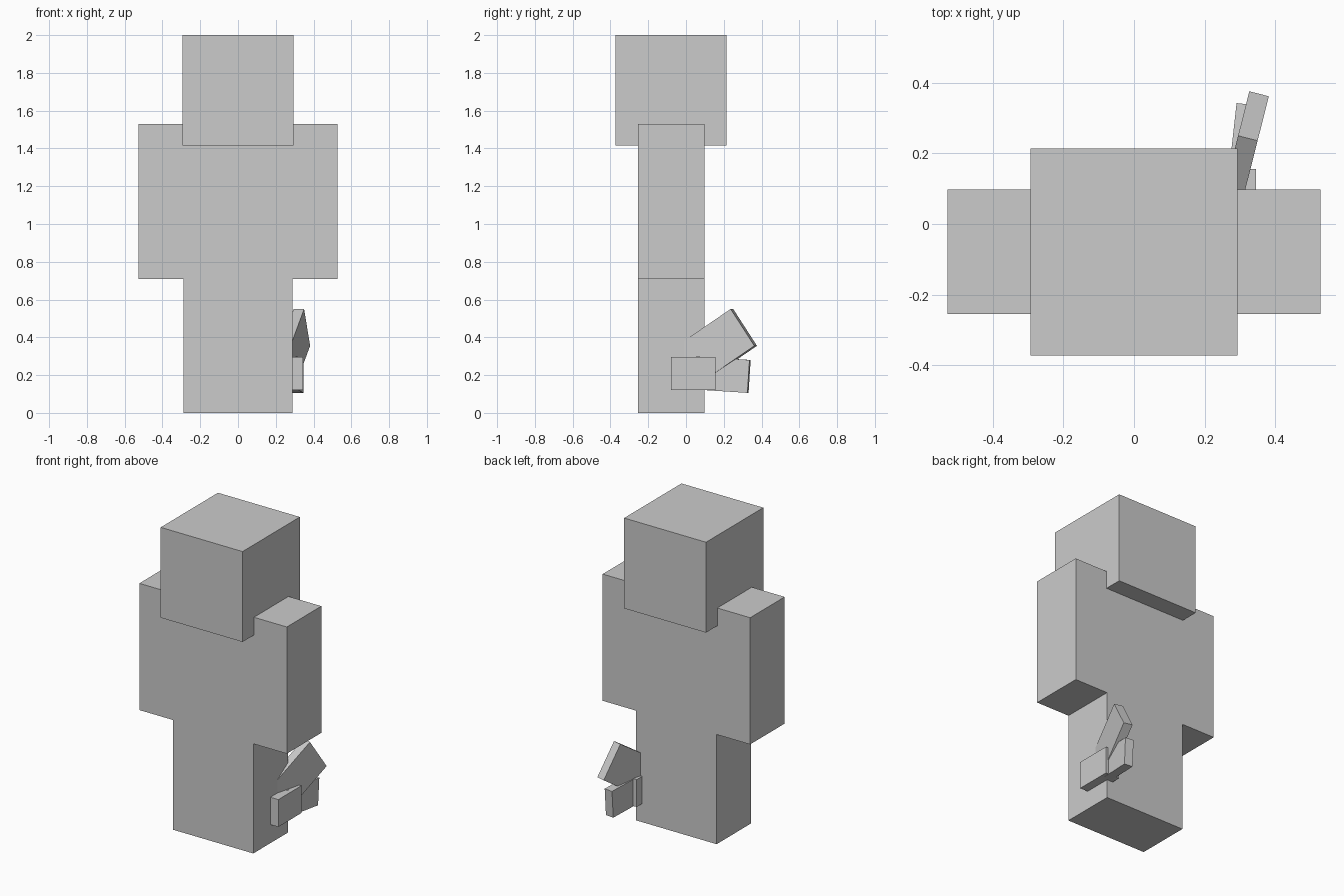
import bpy
import bmesh
from mathutils import Vector

cube = bpy.data.objects.get("Cube")
if cube:
    bpy.data.objects.remove(cube, do_unlink=True)

# Single flat grey
grey = bpy.data.materials.new("light_grey")
grey.use_nodes = True
colour = (0.6, 0.6, 0.6, 1.0)
grey.diffuse_color = colour
bsdf = next(n for n in grey.node_tree.nodes if n.type == 'BSDF_PRINCIPLED')
bsdf.inputs["Base Color"].default_value = colour


def block(name, corner, a, b, c):
    """Box spanned by three edge vectors from one corner."""
    corner, a, b, c = map(Vector, (corner, a, b, c))
    bm = bmesh.new()
    bmesh.ops.create_cube(bm, size=1)
    for v in bm.verts:
        i, j, k = v.co + Vector((0.5, 0.5, 0.5))
        v.co = corner + a * i + b * j + c * k
    bmesh.ops.recalc_face_normals(bm, faces=bm.faces)
    mesh = bpy.data.meshes.new(name)
    bm.to_mesh(mesh)
    bm.free()
    mesh.materials.append(grey)
    obj = bpy.data.objects.new(name, mesh)
    bpy.context.collection.objects.link(obj)
    return obj


def box(name, x, y, z):
    """Upright box from (min, max) ranges."""
    return block(name, (x[0], y[0], z[0]), (x[1] - x[0], 0, 0),
                 (0, y[1] - y[0], 0), (0, 0, z[1] - z[0]))


def tilted_plate(name, top_corner, edge, across, thick, length):
    """Plate running inward from its outer end face, square to that face."""
    edge, across = Vector(edge), Vector(across).normalized()
    edge -= across * edge.dot(across)
    inward = edge.cross(across).normalized()
    return block(name, top_corner, edge, -across * thick, inward * length)


# Body
DEPTH = (-0.255, 0.098)
box("head", (-0.293, 0.293), (-0.372, 0.214), (1.415, 2.0))
box("torso", (-0.29, 0.29), DEPTH, (0.71, 1.53))
for side, s in (("left", 1), ("right", -1)):
    box(side + "_arm", sorted((s * 0.29, s * 0.528)), DEPTH, (0.71, 1.53))
    box(side + "_leg", sorted((0, s * 0.288)), DEPTH, (0.0, 0.71))

# Three small plates sunk into the outside of the left leg
box("hip_plate", (0.245, 0.345), (-0.08, 0.155), (0.12, 0.297))
tilted_plate("lower_plate", (0.347, 0.336, 0.28), (-0.002, -0.011, -0.174),
             (0.99, -0.11, 0), 0.057, 0.285)
tilted_plate("upper_plate", (0.35, 0.236, 0.55), (0.03, 0.126, -0.195),
             (0.97, -0.245, 0), 0.057, 0.42)
